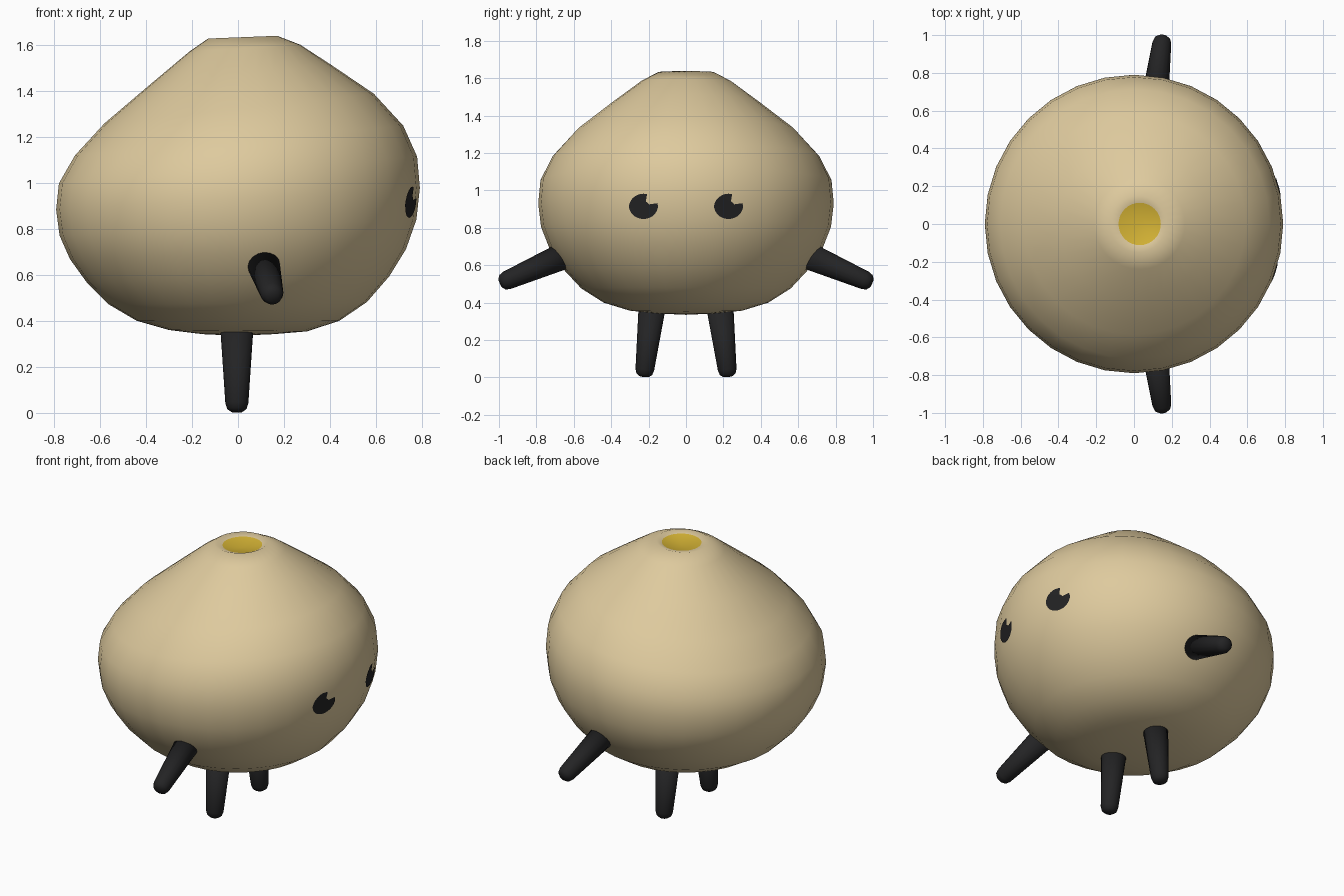
import bpy, bmesh, math
from mathutils import Vector
from mathutils.bvhtree import BVHTree

if "Cube" in bpy.data.objects:
    bpy.data.objects.remove(bpy.data.objects["Cube"])


def material(name, rgb):
    m = bpy.data.materials.new(name)
    m.diffuse_color = (*rgb, 1)
    m.use_nodes = True
    m.node_tree.nodes["Principled BSDF"].inputs["Base Color"].default_value = m.diffuse_color
    return m


SAND = material("sand", (0.73, 0.59, 0.34))
YELLOW = material("mustard yellow", (0.66, 0.45, 0.035))
BLACK = material("black", (0.017, 0.017, 0.018))


def finish(bm, name, *mats):
    me = bpy.data.meshes.new(name)
    bm.to_mesh(me)
    bm.free()
    ob = bpy.data.objects.new(name, me)
    bpy.context.collection.objects.link(ob)
    for m in mats:
        me.materials.append(m)
    for p in me.polygons:
        p.use_smooth = True
    return ob


def skin(bm, rings, start, end):
    """Bridge rings of points and close both ends with a fan."""
    loops = [[bm.verts.new(p) for p in ring] for ring in rings]
    n = len(loops[0])
    a, b = bm.verts.new(start), bm.verts.new(end)
    for i in range(n):
        j = (i + 1) % n
        bm.faces.new((a, loops[0][j], loops[0][i]))
        for lo, hi in zip(loops, loops[1:]):
            bm.faces.new((lo[i], lo[j], hi[j], hi[i]))
        bm.faces.new((b, loops[-1][i], loops[-1][j]))
    bmesh.ops.recalc_face_normals(bm, faces=bm.faces)


# Body: lopsided bulb from rings of (radius, height, tilt, x offset)
PROFILE = [(.154, .342, 0, 0), (.30, .357, -.01, 0), (.44, .40, 0, 0),
           (.56, .476, .01, 0), (.657, .58, .02, 0), (.73, .69, .03, 0),
           (.775, .805, .045, 0), (.79, .93, .06, 0), (.778, 1.055, .075, 0),
           (.713, 1.183, .09, .005), (.585, 1.322, .11, .005),
           (.40, 1.463, .13, 0), (.24, 1.585, .06, .03),
           (.15, 1.632, .04, .02), (.112, 1.62, .02, .03)]
SIDES = 32
rings = []
for r, z, tilt, off in PROFILE:
    ring = []
    for k in range(SIDES):
        t = math.tau * k / SIDES
        x = r * math.cos(t)
        ring.append((x + off, r * math.sin(t), z + tilt * x))
    rings.append(ring)
bm = bmesh.new()
skin(bm, rings, (0, 0, .335), (.03, 0, 1.602))
# Yellow spot inside the dimple on top
for f in bm.faces:
    c = f.calc_center_median()
    if c.z > 1.5 and math.hypot(c.x - .03, c.y) < .1:
        f.material_index = 1
tree = BVHTree.FromBMesh(bm)
finish(bm, "body", SAND, YELLOW)


# Limbs: tapered rods with rounded tips
def limb(name, base, tip):
    base, tip = Vector(base), Vector(tip)
    axis = (tip - base).normalized()
    u = axis.orthogonal().normalized()
    v = axis.cross(u)
    stations = [(base, .072), (tip - axis * .04, .05),
                (tip - axis * .015, .042), (tip - axis * .002, .024)]
    rings = [[c + r * (math.cos(math.tau * k / 16) * u + math.sin(math.tau * k / 16) * v)
              for k in range(16)] for c, r in stations]
    bm = bmesh.new()
    skin(bm, rings, base, tip)
    finish(bm, name, BLACK)


for side, s in (("left", 1), ("right", -1)):
    limb(side + "_leg", (-.005, s * .182, .37), (-.005, s * .225, .002))
    limb(side + "_arm", (.11, s * .66, .648), (.152, s * .995, .503))


# Eyes: thin notched patches laid on the +x side of the body
def on_body(y, z):
    hit, normal, _, _ = tree.ray_cast(Vector((2, y, z)), Vector((-1, 0, 0)))
    return hit + normal * .005


for side, s in (("left", 1), ("right", -1)):
    cy, cz, n = s * .226, .915, 48
    bm = bmesh.new()
    centre = bm.verts.new(on_body(cy, cz))
    loops = []
    for f in (.35, .7, 1):
        loop = []
        for k in range(n):
            t = math.tau * k / n
            r = f * (.42 if math.radians(20) < t < math.radians(68) else 1)
            loop.append(bm.verts.new(on_body(cy + .076 * r * math.cos(t),
                                             cz + .067 * r * math.sin(t))))
        loops.append(loop)
    for i in range(n):
        j = (i + 1) % n
        bm.faces.new((centre, loops[0][i], loops[0][j]))
        for a, b in zip(loops, loops[1:]):
            bm.faces.new((a[i], b[i], b[j], a[j]))
    finish(bm, side + "_eye", BLACK)
